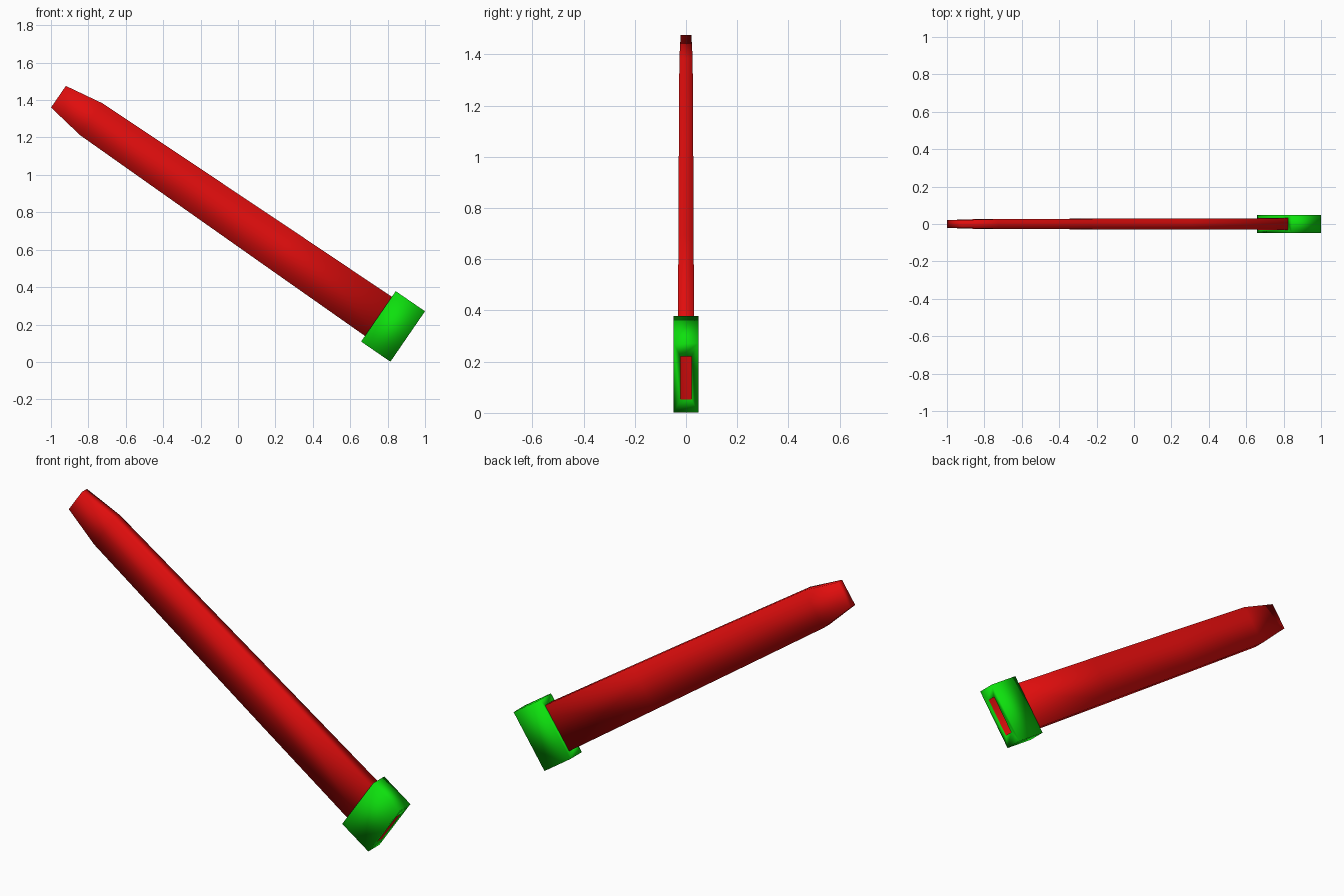
import bpy, bmesh
from mathutils import Vector

if "Cube" in bpy.data.objects:
    bpy.data.objects.remove(bpy.data.objects["Cube"])

# Slanted axis frame: U runs from the tip to the mouth, V across the width
TIP = Vector((-0.96, 0, 1.418))
U = Vector((0.8245, 0, -0.566)).normalized()
V = Vector((-U.z, 0, U.x))
Y = Vector((0, 1, 0))
LENGTH = 2.265


def material(name, rgb):
    m = bpy.data.materials.new(name)
    m.diffuse_color = (*rgb, 1)
    m.use_nodes = True
    m.node_tree.nodes["Principled BSDF"].inputs["Base Color"].default_value = m.diffuse_color
    return m


def loft(name, sections, mat, cap_ends=False, closed=False):
    """Skin rectangular sections given as (distance, half width, half thickness)."""
    bm = bmesh.new()
    rings = []
    for s, w, t in sections:
        rings.append([bm.verts.new(TIP + U * s + V * (w * a) + Y * (t * b))
                      for a, b in ((1, 1), (1, -1), (-1, -1), (-1, 1))])
    pairs = list(zip(rings, rings[1:]))
    if closed:
        pairs.append((rings[-1], rings[0]))
    for r, q in pairs:
        for i in range(4):
            j = (i + 1) % 4
            bm.faces.new((r[i], r[j], q[j], q[i]))
    if cap_ends:
        bm.faces.new(rings[0])
        bm.faces.new(rings[-1])
    bmesh.ops.recalc_face_normals(bm, faces=bm.faces)
    for f in bm.faces:
        f.smooth = True
    me = bpy.data.meshes.new(name)
    bm.to_mesh(me)
    bm.free()
    me.materials.append(mat)
    ob = bpy.data.objects.new(name, me)
    bpy.context.collection.objects.link(ob)
    return ob


red = material("red", (0.75, 0.004, 0.004))
green = material("green", (0.004, 0.75, 0.004))

# Hollow sheath: outside from the tip to the mouth, then back along the cavity
loft("sheath", [
    (0.0, 0.070, 0.021),
    (0.212, 0.104, 0.026),
    (0.80, 0.112, 0.028),
    (1.45, 0.120, 0.030),
    (LENGTH - 0.002, 0.129, 0.031),
    (LENGTH - 0.002, 0.102, 0.0215),
    (0.25, 0.085, 0.017),
], red, cap_ends=True)

# Mouth band: thick collar with a slot in its outer face
loft("mouth_band", [
    (LENGTH - 0.19, 0.1635, 0.048),
    (LENGTH, 0.1635, 0.048),
    (LENGTH, 0.103, 0.022),
    (LENGTH - 0.19, 0.118, 0.027),
], green, closed=True)
